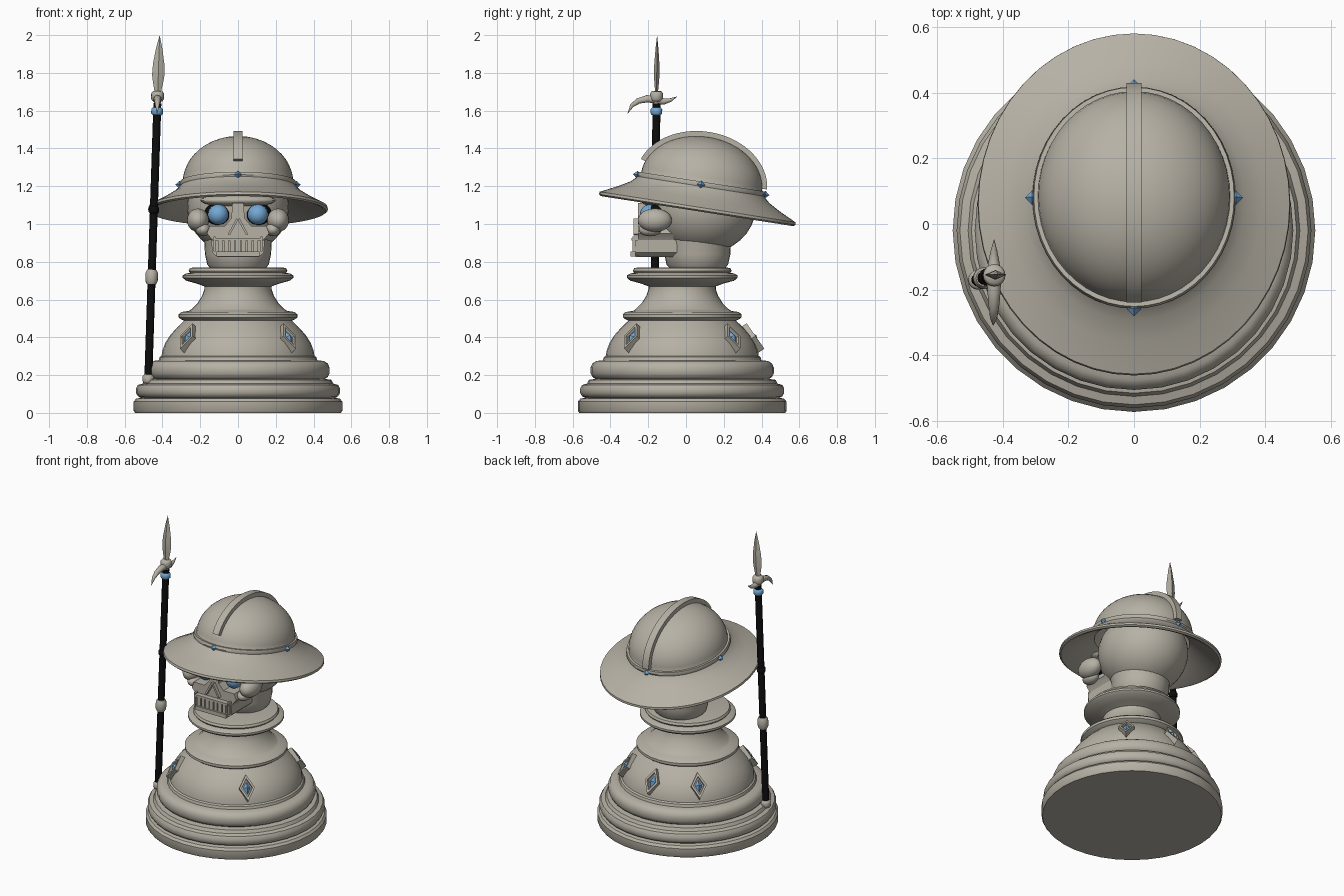
import bpy, bmesh, math
from mathutils import Matrix, Vector

if "Cube" in bpy.data.objects:
    bpy.data.objects.remove(bpy.data.objects["Cube"])
T, R = Matrix.Translation, Matrix.Rotation


def material(name, rgb):
    m = bpy.data.materials.new(name)
    m.diffuse_color = (*rgb, 1)
    m.use_nodes = True
    m.node_tree.nodes["Principled BSDF"].inputs["Base Color"].default_value = m.diffuse_color
    return m


STONE = material("warm_stone", (0.47, 0.44, 0.375))
BLUE = material("gem_blue", (0.17, 0.39, 0.66))
BLACK = material("black", (0.004, 0.004, 0.004))


def finish(name, bm, mat, mx=Matrix(), angle=35):
    bmesh.ops.transform(bm, matrix=mx, verts=bm.verts)
    bmesh.ops.recalc_face_normals(bm, faces=bm.faces)
    me = bpy.data.meshes.new(name)
    bm.to_mesh(me)
    bm.free()
    me.materials.append(mat)
    for p in me.polygons:
        p.use_smooth = True
    me.set_sharp_from_angle(angle=math.radians(angle))
    ob = bpy.data.objects.new(name, me)
    bpy.context.collection.objects.link(ob)
    return ob


def lathe(name, profile, mat, mx=Matrix(), segs=32, sy=1.0, angle=35):
    """Revolve (radius, z) points around z, stretched by sy in y."""
    bm = bmesh.new()
    rings = []
    for r, z in profile:
        if r < 1e-5:
            rings.append([bm.verts.new((0, 0, z))] * segs)
        else:
            rings.append([bm.verts.new((r * math.cos(a), r * sy * math.sin(a), z))
                          for a in (2 * math.pi * i / segs for i in range(segs))])
    for lo, hi in zip(rings, rings[1:]):
        for i in range(segs):
            j = (i + 1) % segs
            bm.faces.new(list(dict.fromkeys((lo[i], lo[j], hi[j], hi[i]))))
    return finish(name, bm, mat, mx, angle)


def ball(name, loc, size, mat, segs=24):
    bm = bmesh.new()
    bmesh.ops.create_uvsphere(bm, u_segments=segs, v_segments=segs // 2, radius=1)
    return finish(name, bm, mat, T(loc) @ Matrix.Diagonal((*size, 1)), 60)


def box(name, loc, size, mat, rot=Matrix()):
    bm = bmesh.new()
    bmesh.ops.create_cube(bm, size=1)
    return finish(name, bm, mat, T(loc) @ rot @ Matrix.Diagonal((*size, 1)))


def prism(name, outline, y0, y1, mat, mx=Matrix()):
    """Extrude an (x, z) outline from y0 to y1."""
    bm = bmesh.new()
    f = bm.faces.new([bm.verts.new((x, y0, z)) for x, z in outline])
    ext = bmesh.ops.extrude_face_region(bm, geom=[f])["geom"]
    bmesh.ops.translate(bm, vec=(0, y1 - y0, 0), verts=[v for v in ext if isinstance(v, bmesh.types.BMVert)])
    return finish(name, bm, mat, mx)


def gem(name, mx, w, d, h):
    """Faceted eight-sided stone."""
    lathe(name, [(0, -h), (w, 0), (0, h)], BLUE, mx, 4, d / w, 5)


def tube(name, pts, radii, mat, mx=Matrix(), segs=10):
    """Tapered tube through points lying in the yz plane."""
    bm = bmesh.new()
    pts, rings = [Vector(p) for p in pts], []
    for i, (p, r) in enumerate(zip(pts, radii)):
        t = (pts[min(i + 1, len(pts) - 1)] - pts[max(i - 1, 0)]).normalized()
        u, v = Vector((1, 0, 0)), t.cross(Vector((1, 0, 0)))
        rings.append([bm.verts.new(p + r * (u * math.cos(a) + v * math.sin(a)))
                      for a in (2 * math.pi * k / segs for k in range(segs))])
    for a, b in zip(rings, rings[1:]):
        for k in range(segs):
            bm.faces.new((a[k], a[(k + 1) % segs], b[(k + 1) % segs], b[k]))
    bm.faces.new(rings[0])
    bm.faces.new(rings[-1])
    return finish(name, bm, mat, mx, 50)


# Turned pedestal
CY = -0.02
lathe("pedestal", [
    (0, 0), (0.545, 0), (0.552, 0.01), (0.552, 0.06), (0.54, 0.075), (0.515, 0.08),
    (0.53, 0.088), (0.54, 0.105), (0.54, 0.13), (0.53, 0.148), (0.505, 0.155),
    (0.495, 0.175), (0.46, 0.18), (0.475, 0.19), (0.485, 0.21), (0.485, 0.24),
    (0.475, 0.262), (0.455, 0.275), (0.42, 0.278), (0.415, 0.295), (0.405, 0.302),
    (0.40, 0.33), (0.385, 0.37), (0.36, 0.41), (0.325, 0.45), (0.285, 0.488),
    (0.30, 0.495), (0.314, 0.505), (0.314, 0.522), (0.30, 0.534), (0.26, 0.54),
    (0.245, 0.55), (0.215, 0.58), (0.19, 0.62), (0.178, 0.655), (0.178, 0.67),
    (0.22, 0.685), (0.275, 0.70), (0.293, 0.715), (0.293, 0.728), (0.275, 0.738),
    (0.255, 0.742), (0.262, 0.752), (0.255, 0.766), (0.235, 0.77), (0, 0.77)],
    STONE, T((0, CY, 0)), 36)

# Framed diamond stones around the bell
for i, deg in enumerate((-45, 45, 135, 180, 225)):
    mx = (T((0, CY, 0)) @ R(math.radians(deg), 4, 'Z') @ T((0, -0.373, 0.397))
          @ R(math.radians(-35), 4, 'X'))
    bm = bmesh.new()
    loops = [[bm.verts.new((x * s, y, z * s)) for x, z in ((0.048, 0), (0, 0.082), (-0.048, 0), (0, -0.082))]
             for s, y in ((1, 0.03), (1, -0.018), (0.7, -0.018), (0.65, -0.004))]
    for a, b in zip(loops, loops[1:]):
        for k in range(4):
            bm.faces.new((a[k], a[(k + 1) % 4], b[(k + 1) % 4], b[k]))
    bm.faces.new(loops[-1])
    bm.faces.new(loops[0])
    finish(f"diamond_frame_{i}", bm, STONE, mx)
    gem(f"diamond_gem_{i}", mx, 0.027, 0.025, 0.048)

# Skull
ball("cranium", (0, 0.085, 1.09), (0.27, 0.285, 0.25), STONE, 32)
lathe("skull_base", [(0, 0.755), (0.14, 0.758), (0.163, 0.785), (0.175, 0.84), (0.178, 0.90), (0.2, 0.98), (0, 1.0)],
      STONE, T((0, 0.06, 0)))
ball("brow", (0, -0.15, 1.125), (0.2, 0.09, 0.035), STONE)
half = [(0.03, 1.11), (0.035, 1.03), (0.07, 0.99), (0.15, 0.99), (0.165, 0.95), (0.13, 0.91), (0.12, 0.87)]
prism("face_plate", half + [(-x, z) for x, z in reversed(half)], -0.255, -0.03, STONE)
jaw = [(0.14, 0.915), (0.138, 0.85), (0.11, 0.825)]
prism("lower_jaw", jaw + [(-x, z) for x, z in reversed(jaw)], -0.268, -0.02, STONE)
box("upper_gum", (0, -0.265, 0.92), (0.25, 0.045, 0.014), STONE)
box("lower_gum", (0, -0.27, 0.842), (0.23, 0.045, 0.026), STONE)
for k in range(7):
    box(f"tooth_{k}", ((k - 3) * 0.031, -0.268, 0.885), (0.024, 0.03, 0.064), STONE)
for s, side in ((-1, "left"), (1, "right")):
    ball(f"eye_socket_{side}", (s * 0.1, -0.135, 1.055), (0.078, 0.078, 0.062), BLACK)
    ball(f"eye_{side}", (s * 0.105, -0.19, 1.05), (0.054, 0.054, 0.054), BLUE)
    ball(f"cheekbone_{side}", (s * 0.212, -0.165, 1.02), (0.058, 0.09, 0.062), STONE)
    ball(f"cheek_knob_{side}", (s * 0.185, -0.19, 0.97), (0.04, 0.06, 0.035), STONE)
    box(f"nose_edge_{side}", (s * 0.026, -0.262, 0.985), (0.012, 0.03, 0.095), STONE, R(s * -0.5, 4, 'Y'))
    box(f"jaw_bar_{side}", (s * 0.125, -0.262, 0.895), (0.012, 0.04, 0.08), STONE)

# Tilted helmet: brim and dome in one shell
HM = T((0, 0.06, 1.08)) @ R(-0.155, 4, 'X')
SY = 1.107
dome = [(0.293 * math.cos(a), 0.14 + 0.245 * math.sin(a)) for a in (math.pi / 2 * i / 12 for i in range(13))]
lathe("helmet", [(0, 0.33), (0.15, 0.30), (0.25, 0.20), (0.28, 0.10), (0.32, 0.07), (0.45, -0.008),
                 (0.465, -0.012), (0.476, -0.004), (0.474, 0.01), (0.455, 0.02), (0.39, 0.055),
                 (0.335, 0.09), (0.308, 0.118)] + dome, STONE, HM, 48, SY)
lathe("helmet_band", [(0.28, 0.118), (0.305, 0.118), (0.309, 0.13), (0.305, 0.146), (0.28, 0.146)],
      STONE, HM, 48, SY)

# Ridge over the dome, front to back
bm = bmesh.new()
rows = []
for i in range(29):
    a = math.radians(4 + 160 * i / 28)
    c, s = math.cos(a), math.sin(a)
    inner, outer = (0.315 * c, 0.14 + 0.235 * s), (0.35 * c, 0.14 + 0.272 * s)
    rows.append([bm.verts.new((x, *p)) for x, p in
                 ((-0.023, inner), (-0.023, outer), (0.023, outer), (0.023, inner))])
for a, b in zip(rows, rows[1:]):
    for k in range(4):
        bm.faces.new((a[k], a[(k + 1) % 4], b[(k + 1) % 4], b[k]))
bm.faces.new(rows[0])
bm.faces.new(rows[-1])
finish("helmet_ridge", bm, STONE, HM)

# Four stones on the helmet band
for k in range(4):
    a = k * math.pi / 2
    gem(f"helmet_gem_{k}", HM @ T((0.31 * math.cos(a), 0.31 * SY * math.sin(a), 0.13)), 0.022, 0.022, 0.02)

# Leaning spear, built along its own axis
foot, tip = Vector((-0.475, -0.17, 0.18)), Vector((-0.415, -0.153, 2.0))
SM = T(foot) @ Vector((0, 0, 1)).rotation_difference(tip - foot).to_matrix().to_4x4()


def knob(name, z, r, h, mat):
    lathe(name, [(0, z - h), (r * 0.75, z - h), (r, z - h * 0.55), (r, z + h * 0.55), (r * 0.75, z + h), (0, z + h)],
          mat, SM, 16, 1, 60)


lathe("spear_shaft", [(0, 0), (0.021, 0), (0.021, 1.46), (0, 1.46)], BLACK, SM, 12)
knob("spear_foot", 0.0, 0.03, 0.024, STONE)
knob("spear_grip", 0.54, 0.033, 0.038, STONE)
knob("spear_ring", 0.895, 0.027, 0.02, BLACK)
knob("spear_blue_ring", 1.417, 0.031, 0.02, BLUE)
lathe("spear_neck", [(0.018, 1.435), (0.017, 1.5), (0, 1.5)], STONE, SM, 12)
knob("spear_collar", 1.497, 0.034, 0.027, STONE)
lathe("spear_blade", [(0, 1.51), (0.016, 1.515), (0.027, 1.57), (0.033, 1.61), (0.03, 1.67), (0.017, 1.75), (0, 1.821)],
      STONE, SM, 4, 0.45, 30)
tube("spear_hook", [(0, 0, 1.48), (0, -0.05, 1.483), (0, -0.095, 1.472), (0, -0.13, 1.447), (0, -0.152, 1.405)],
     (0.022, 0.02, 0.016, 0.011, 0.001), STONE, SM)
tube("spear_spike", [(0, 0, 1.475), (0, 0.04, 1.47), (0, 0.075, 1.478), (0, 0.108, 1.496)],
     (0.022, 0.017, 0.01, 0.001), STONE, SM)
